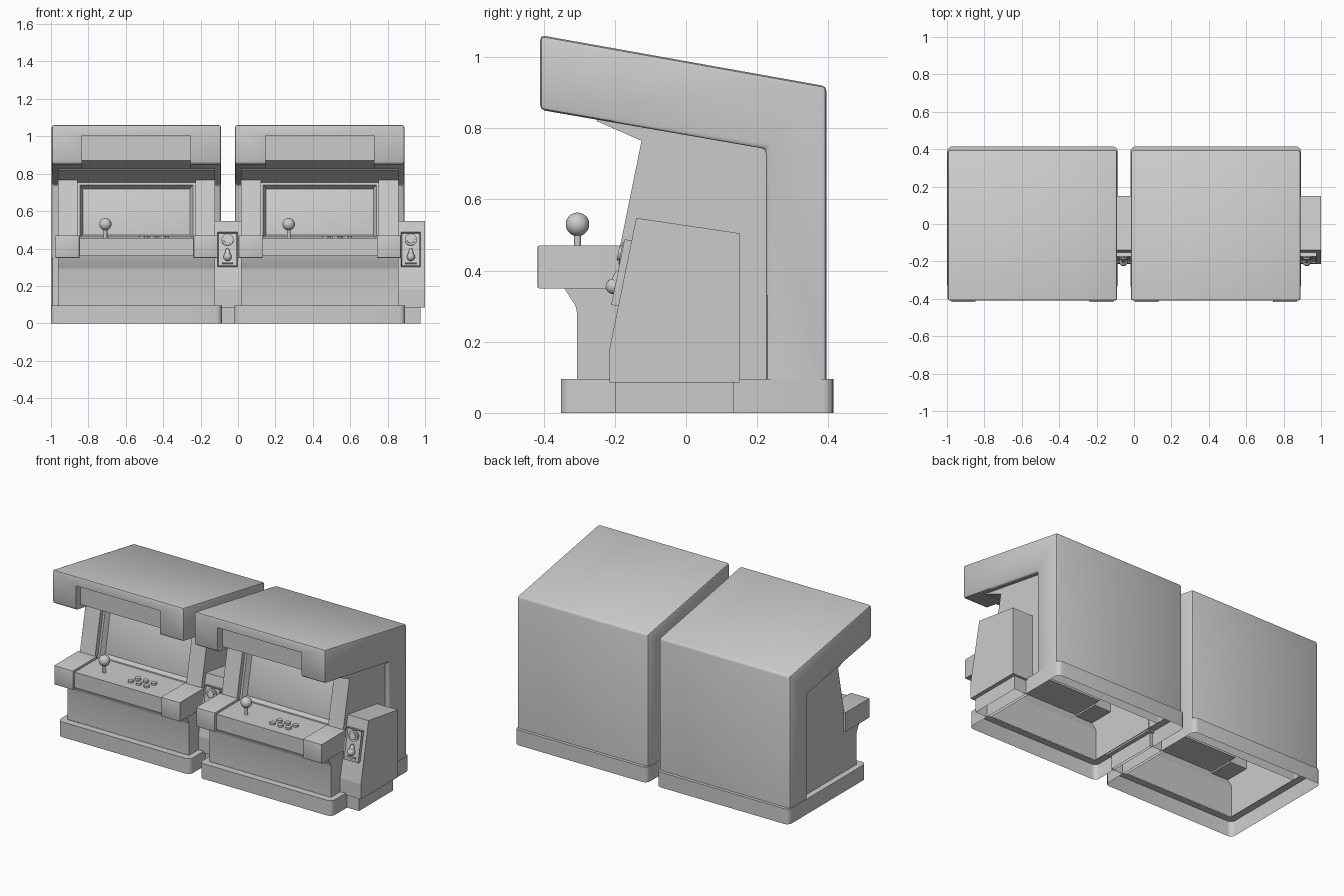
import bpy, bmesh, math
from mathutils import Matrix, Vector

old = bpy.data.objects.get("Cube")
if old:
    bpy.data.objects.remove(old)

grey = bpy.data.materials.new("plain grey")
grey.use_nodes = True
COLOUR = (0.6, 0.6, 0.6, 1)
grey.diffuse_color = COLOUR
grey.node_tree.nodes["Principled BSDF"].inputs["Base Color"].default_value = COLOUR

CABINETS = (-0.543, 0.437)
parts = []


def finish(bm, name, smooth=False):
    """Turn a bmesh into a named object."""
    bmesh.ops.recalc_face_normals(bm, faces=bm.faces[:])
    mesh = bpy.data.meshes.new(name)
    bm.to_mesh(mesh)
    bm.free()
    mesh.materials.append(grey)
    obj = bpy.data.objects.new(name, mesh)
    bpy.context.collection.objects.link(obj)
    if smooth:
        bpy.ops.object.select_all(action='DESELECT')
        obj.select_set(True)
        bpy.context.view_layer.objects.active = obj
        bpy.ops.object.shade_smooth_by_angle(angle=math.radians(40))
    parts.append(obj)
    return obj


def prism(profile, x0, x1):
    """Extrude a (y, z) side profile across x."""
    bm = bmesh.new()
    face = bm.faces.new([bm.verts.new((x0, y, z)) for y, z in profile])
    out = bmesh.ops.extrude_face_region(bm, geom=[face])
    moved = [v for v in out["geom"] if isinstance(v, bmesh.types.BMVert)]
    bmesh.ops.translate(bm, verts=moved, vec=(x1 - x0, 0, 0))
    bmesh.ops.recalc_face_normals(bm, faces=bm.faces[:])
    return bm


def box(x0, x1, y0, y1, z0, z1):
    return prism([(y0, z0), (y1, z0), (y1, z1), (y0, z1)], x0, x1)


def bevel(bm, edges, size, segments=2):
    bmesh.ops.bevel(bm, geom=edges, offset=size, segments=segments,
                    profile=0.5, affect='EDGES')


def open_bottom(bm, z):
    """Remove the faces lying flat at height z."""
    flat = [f for f in bm.faces if all(abs(v.co.z - z) < 0.001 for v in f.verts)]
    bmesh.ops.delete(bm, geom=flat, context='FACES')


def cylinder(r, depth, matrix, r2=None, sides=20):
    bm = bmesh.new()
    bmesh.ops.create_cone(bm, cap_ends=True, segments=sides, radius1=r,
                          radius2=r if r2 is None else r2, depth=depth, matrix=matrix)
    return bm


def front_face(bm):
    return max(bm.faces, key=lambda f: -f.normal.y * f.calc_area())


# Plinth: rounded corners, hollow below, top opening under the body
bm = box(-0.457, 0.457, -0.352, 0.415, 0, 0.095)
bevel(bm, [e for e in bm.edges if abs(e.verts[0].co.z - e.verts[1].co.z) > 0.05], 0.03, 4)
open_bottom(bm, 0)
top = max(bm.faces, key=lambda f: f.normal.z)
bmesh.ops.inset_region(bm, faces=[top], thickness=0.044)
bmesh.ops.delete(bm, geom=[top], context='FACES')
finish(bm, "plinth", True)

# Hood and back housing, with the sign recess cut from its front
bm = prism([(-0.41, 1.062), (0.395, 0.918), (0.395, 0.095), (0.225, 0.095),
            (0.225, 0.742), (-0.41, 0.852)], -0.453, 0.453)
bevel(bm, [e for e in bm.edges if max(v.co.z for v in e.verts) > 0.1], 0.013)
hood = finish(bm, "hood_and_back")
cutter = finish(prism([(-0.5, 0.7), (-0.5, 1.003), (-0.365, 1.003), (-0.365, 0.87),
                       (-0.16, 0.78), (-0.16, 0.7)], -0.29, 0.29), "recess_cutter")
parts.remove(cutter)
cut = hood.modifiers.new("recess", 'BOOLEAN')
cut.operation = 'DIFFERENCE'
cut.solver = 'EXACT'
cut.object = cutter
bpy.context.view_layer.objects.active = hood
bpy.ops.object.modifier_apply(modifier=cut.name)
bpy.data.objects.remove(cutter)
bm = bmesh.new()
bm.from_mesh(hood.data)
open_bottom(bm, 0.095)
bm.to_mesh(hood.data)
bm.free()
bpy.ops.object.select_all(action='DESELECT')
hood.select_set(True)
bpy.ops.object.shade_smooth_by_angle(angle=math.radians(40))

# Lower body: flared neck under the controls, open below
bm = prism([(-0.307, 0.095), (-0.307, 0.285), (-0.311, 0.302), (-0.342, 0.35),
            (-0.342, 0.45), (0.23, 0.45), (0.23, 0.095)], -0.42, 0.42)
open_bottom(bm, 0.095)
finish(bm, "lower_body", True)

# Pillars either side of the screen
for side, name in ((-1, "right_pillar"), (1, "left_pillar")):
    finish(prism([(-0.189, 0.45), (-0.125, 0.765), (-0.25, 0.82), (-0.25, 0.84),
                  (0.23, 0.76), (0.23, 0.45)], side * 0.315, side * 0.42), name)

# Screen panel with a sunken, slightly domed glass
bm = prism([(-0.159, 0.45), (-0.098, 0.753), (-0.25, 0.82), (-0.25, 0.84),
            (0.23, 0.76), (0.23, 0.45)], -0.315, 0.315)
glass = front_face(bm)
bmesh.ops.inset_region(bm, faces=[glass], thickness=0.018)
bmesh.ops.inset_region(bm, faces=[glass], thickness=0.022, depth=-0.03)
bmesh.ops.inset_region(bm, faces=[glass], thickness=0.04, depth=0.008)
finish(bm, "screen_panel", True)

# Control deck with raised end blocks
finish(box(-0.305, 0.305, -0.4, -0.14, 0.36, 0.456), "control_deck")
for side, name in ((-1, "right_deck_block"), (1, "left_deck_block")):
    bm = box(side * 0.305, side * 0.434, -0.418, -0.18, 0.35, 0.47)
    bevel(bm, [e for e in bm.edges if all(v.co.y < -0.4 for v in e.verts)], 0.005)
    finish(bm, name, True)

# Joystick
finish(cylinder(0.01, 0.06, Matrix.Translation((-0.166, -0.305, 0.48))),
       "joystick_shaft", True)
bm = bmesh.new()
bmesh.ops.create_uvsphere(bm, u_segments=24, v_segments=16, radius=0.033,
                          matrix=Matrix.Translation((-0.166, -0.305, 0.53)))
finish(bm, "joystick_ball", True)

# Two staggered rows of buttons
for row in range(2):
    for col in range(3):
        spot = Matrix.Translation((0.03 + col * 0.055 + row * 0.014, -0.325 + row * 0.05, 0.461))
        finish(cylinder(0.017, 0.014, spot), "button", True)

# Coin box beside the body, on its own foot
finish(prism([(-0.215, 0.085), (-0.215, 0.18), (-0.14, 0.548), (0.15, 0.505),
              (0.15, 0.085)], 0.41, 0.563), "coin_box")
bm = box(0.44, 0.539, -0.2, 0.135, 0, 0.085)
open_bottom(bm, 0)
finish(bm, "coin_box_foot")

# Coin plate and fittings, laid out upright then tilted onto the box face
tilt = (Matrix.Translation((0.487, -0.172, 0.392))
        @ Matrix.Rotation(-math.atan2(0.075, 0.368), 4, 'X'))
facing = Matrix.Rotation(math.pi / 2, 4, 'X')


def fit(bm, name, smooth=False):
    bm.transform(tilt)
    finish(bm, name, smooth)


bm = box(-0.053, 0.053, -0.02, 0.002, -0.094, 0.094)
bmesh.ops.inset_region(bm, faces=[front_face(bm)], thickness=0.008, depth=-0.008)
fit(bm, "coin_plate")
fit(cylinder(0.032, 0.014, Matrix.Translation((0, -0.016, 0.053)) @ facing), "coin_dial", True)
fit(cylinder(0.021, 0.012, Matrix.Translation((0, -0.024, 0.053)) @ facing), "coin_knob", True)
fit(cylinder(0.022, 0.05, Matrix.Translation((0, -0.018, -0.022)), 0.008), "coin_lever", True)
bm = bmesh.new()
bmesh.ops.create_uvsphere(bm, u_segments=16, v_segments=10, radius=0.022,
                          matrix=Matrix.Translation((0, -0.024, -0.042)))
fit(bm, "lever_tip", True)
fit(box(-0.03, 0.03, -0.02, -0.01, -0.078, -0.07), "coin_slot")

# Place the parts as two matching cabinets
for obj in parts:
    obj.location.x = CABINETS[0]
    twin = obj.copy()
    twin.location.x = CABINETS[1]
    twin.name = "second_" + obj.name
    bpy.context.collection.objects.link(twin)
